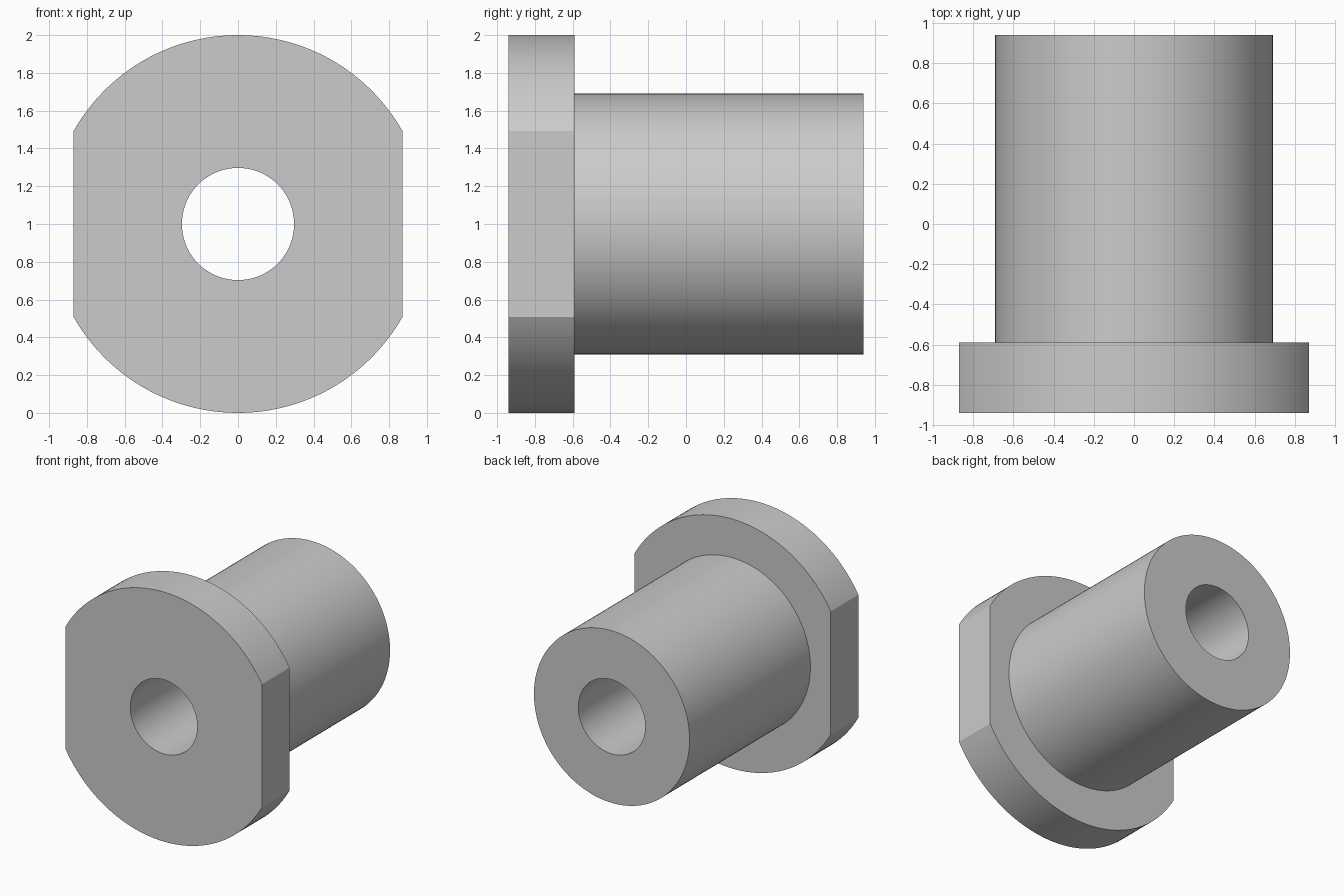
import bpy, bmesh
from math import acos, cos, sin, pi, radians

if "Cube" in bpy.data.objects:
    bpy.data.objects.remove(bpy.data.objects["Cube"], do_unlink=True)

FLANGE_R, FLAT_X, BARREL_R, BORE_R = 1.0, 0.87, 0.69, 0.297
FRONT, STEP, BACK = -0.94, -0.59, 0.94

# Shared angles, with points exactly on the corners of the two side flats
corner = acos(FLAT_X / FLANGE_R)
spans = [(-corner, corner, 24), (corner, pi - corner, 48),
         (pi - corner, pi + corner, 24), (pi + corner, 2 * pi - corner, 48)]
angles = [a + (b - a) * i / n for a, b, n in spans for i in range(n)]


def flange_radius(a):
    return min(FLANGE_R, FLAT_X / max(abs(cos(a)), 1e-6))


def ring(bm, y, radius):
    verts = []
    for a in angles:
        r = radius(a) if callable(radius) else radius
        verts.append(bm.verts.new((r * cos(a), y, FLANGE_R + r * sin(a))))
    return verts


# Flange, barrel and bore as one closed section swept around the axis
bm = bmesh.new()
section = [(FRONT, flange_radius), (STEP, flange_radius), (STEP, BARREL_R),
           (BACK, BARREL_R), (BACK, BORE_R), (FRONT, BORE_R)]
rings = [ring(bm, y, r) for y, r in section]
count = len(angles)
for k, lower in enumerate(rings):
    upper = rings[(k + 1) % len(rings)]
    for i in range(count):
        j = (i + 1) % count
        bm.faces.new((lower[i], lower[j], upper[j], upper[i]))
bmesh.ops.recalc_face_normals(bm, faces=bm.faces)

mesh = bpy.data.meshes.new("flanged_bushing")
bm.to_mesh(mesh)
bm.free()
bushing = bpy.data.objects.new("flanged_bushing", mesh)
bpy.context.collection.objects.link(bushing)

# Plain grey metal
grey = bpy.data.materials.new("plain_grey")
grey.use_nodes = True
colour = (0.6, 0.6, 0.6, 1.0)
grey.diffuse_color = colour
grey.node_tree.nodes["Principled BSDF"].inputs["Base Color"].default_value = colour
mesh.materials.append(grey)

# Smooth round walls, crisp rims and flats
bpy.ops.object.select_all(action='DESELECT')
bushing.select_set(True)
bpy.context.view_layer.objects.active = bushing
bpy.ops.object.shade_smooth_by_angle(angle=radians(20))
